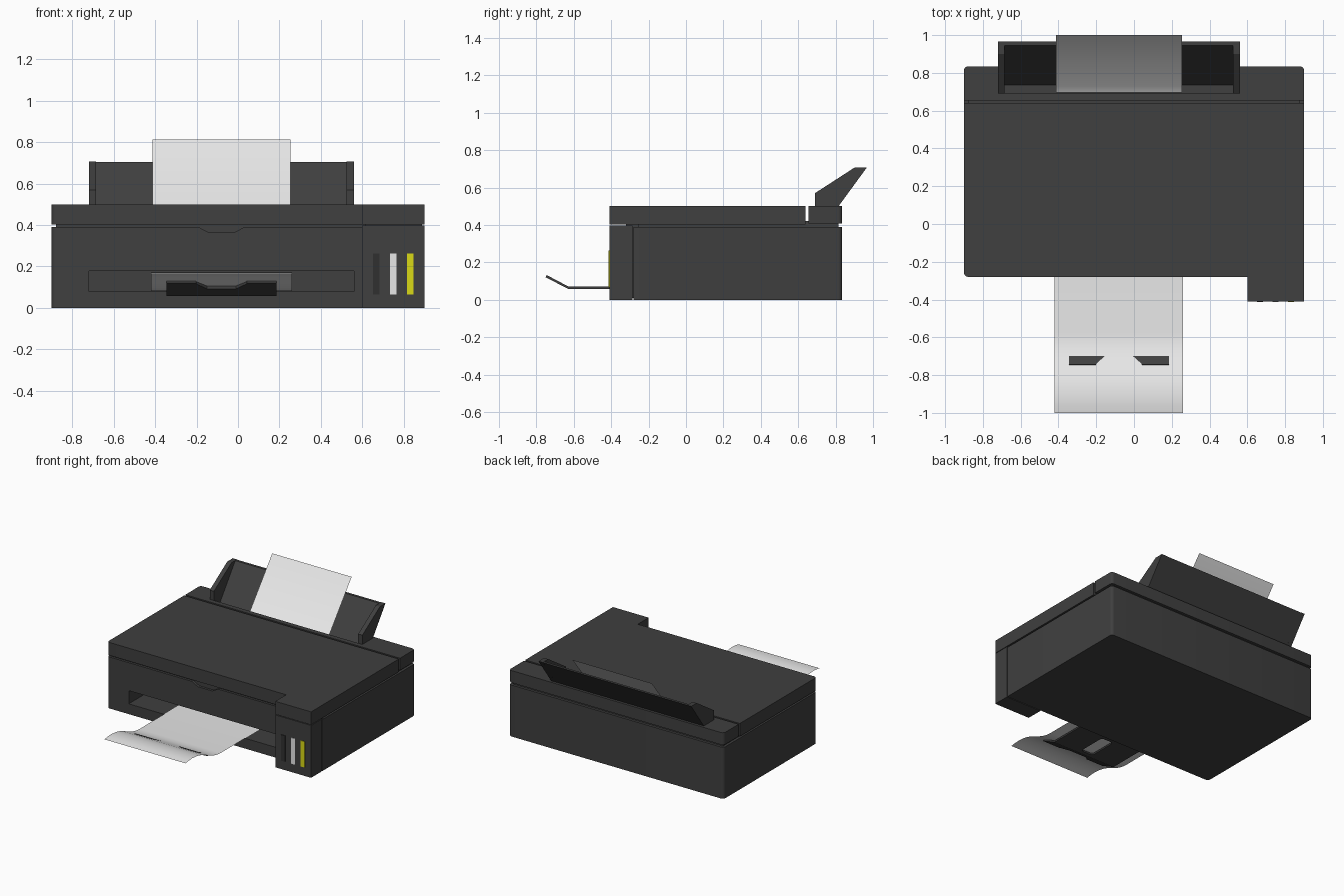
import bpy
import bmesh

cube = bpy.data.objects.get("Cube")
if cube:
    bpy.data.objects.remove(cube, do_unlink=True)


def material(name, rgb):
    mat = bpy.data.materials.new(name)
    mat.use_nodes = True
    mat.diffuse_color = (*rgb, 1)
    mat.node_tree.nodes["Principled BSDF"].inputs["Base Color"].default_value = (*rgb, 1)
    return mat


CHARCOAL = material("charcoal plastic", (0.05, 0.05, 0.05))
BLACK = material("black ink", (0.03, 0.03, 0.03))
WHITE = material("white paper", (0.8, 0.8, 0.8))
YELLOW = material("yellow ink", (0.7, 0.7, 0.008))

MID = -0.08  # centre line of the paper path


def finish(name, bm, mat):
    mesh = bpy.data.meshes.new(name)
    bm.to_mesh(mesh)
    bm.free()
    mesh.materials.append(mat)
    obj = bpy.data.objects.new(name, mesh)
    bpy.context.collection.objects.link(obj)
    return obj


def place(axis, a, b, t):
    return {"x": (t, a, b), "y": (a, t, b), "z": (a, b, t)}[axis]


def prism(name, axis, profile, lo, hi, mat=CHARCOAL, rounded=(), radius=0.022):
    """Extrude a profile along an axis; round the corners listed by index."""
    bm = bmesh.new()
    ends = [[bm.verts.new(place(axis, a, b, t)) for a, b in profile] for t in (lo, hi)]
    n = len(profile)
    bm.faces.new(ends[0])
    bm.faces.new(ends[1])
    for i in range(n):
        j = (i + 1) % n
        bm.faces.new((ends[0][i], ends[0][j], ends[1][j], ends[1][i]))
    bmesh.ops.recalc_face_normals(bm, faces=bm.faces)
    if rounded:
        edges = [bm.edges.get((ends[0][i], ends[1][i])) for i in rounded]
        bmesh.ops.bevel(bm, geom=edges, offset=radius, segments=5,
                        profile=0.5, affect="EDGES")
    return finish(name, bm, mat)


def box(name, x0, x1, y0, y1, z0, z1, mat=CHARCOAL, rounded=()):
    return prism(name, "z", [(x0, y0), (x1, y0), (x1, y1), (x0, y1)], z0, z1, mat, rounded)


def activate(obj):
    bpy.ops.object.select_all(action="DESELECT")
    obj.select_set(True)
    bpy.context.view_layer.objects.active = obj


def cut(obj, cutter):
    cutter.hide_render = True
    activate(obj)
    mod = obj.modifiers.new("cut", "BOOLEAN")
    mod.operation = "DIFFERENCE"
    mod.solver = "EXACT"
    mod.object = cutter
    bpy.ops.object.modifier_apply(modifier=mod.name)
    bpy.data.objects.remove(cutter, do_unlink=True)


def smooth(obj, angle=0.6):
    activate(obj)
    bpy.ops.object.shade_smooth_by_angle(angle=angle)


def sheet(name, path, x0, x1):
    """Thin sheet of paper following a (y, z) path."""
    bm = bmesh.new()
    rows = [[bm.verts.new((x, y, z)) for x in (x0, x1)] for y, z in path]
    for a, b in zip(rows, rows[1:]):
        bm.faces.new((a[0], a[1], b[1], b[0]))
    obj = finish(name, bm, WHITE)
    smooth(obj)
    return obj


# Main body with paper exit and finger recess
body = box("body", -0.9, 0.9, -0.28, 0.835, 0, 0.39, rounded=(0, 2, 3))
cut(body, box("exit_cutter", MID - 0.64, MID + 0.64, -0.4, 0.0, 0.078, 0.178))
cut(body, prism("recess_cutter", "y", [(MID - 0.13, 0.41), (MID - 0.11, 0.39),
                                       (MID - 0.06, 0.363), (MID + 0.06, 0.363),
                                       (MID + 0.11, 0.39), (MID + 0.13, 0.41)], -0.32, -0.255))
smooth(body)

# Recessed core showing in the seams
box("seam_core", -0.88, 0.88, -0.262, 0.815, 0.36, 0.42)
box("tank_joint", 0.615, 0.89, -0.32, -0.25, 0.01, 0.41)

# Ink tank block and level windows
box("ink_tank", 0.6, 0.9, -0.41, -0.286, 0, 0.397)
for label, x, mat in (("black", 0.668, BLACK), ("white", 0.75, WHITE), ("yellow", 0.832, YELLOW)):
    box(label + "_ink_window", x - 0.016, x + 0.016, -0.414, -0.408, 0.065, 0.262, mat)

# Scanner lid, stepping forward over the ink tank
lid = prism("scanner_lid", "z", [(-0.9, -0.28), (0.6, -0.28), (0.6, -0.41), (0.9, -0.41),
                                 (0.9, 0.64), (-0.9, 0.64)], 0.402, 0.5, rounded=(0,))
smooth(lid)

# Rear cover with feed opening
rear = box("rear_cover", -0.9, 0.9, 0.655, 0.835, 0.408, 0.5, rounded=(2, 3))
cut(rear, box("feed_cutter", MID - 0.61, MID + 0.61, 0.692, 0.812, 0.3, 0.6))
smooth(rear)

# Paper support: sloping back panel and two side walls
prism("support_panel", "x", [(0.965, 0.705), (0.945, 0.705), (0.735, 0.42), (0.757, 0.42)],
      MID - 0.635, MID + 0.635)
for side, s in (("left", 1), ("right", -1)):
    prism(side + "_support_wall", "x", [(0.69, 0.45), (0.69, 0.57), (0.9, 0.706),
                                        (0.966, 0.706), (0.779, 0.45)],
          MID + s * 0.605, MID + s * 0.64)

# Output tray with raised lip, tip notch and slot
tray = prism("output_tray", "x", [(-0.2, 0.058), (-0.63, 0.058), (-0.75, 0.12),
                                  (-0.745, 0.132), (-0.627, 0.07), (-0.2, 0.07)],
             MID - 0.265, MID + 0.265)
cut(tray, prism("notch_cutter", "z", [(MID - 0.14, -0.8), (MID - 0.12, -0.74), (MID - 0.07, -0.695),
                                      (MID + 0.07, -0.695), (MID + 0.12, -0.74),
                                      (MID + 0.14, -0.8)], 0, 0.3))
cut(tray, box("slot_cutter", MID - 0.05, MID + 0.05, -0.6, -0.38, 0, 0.3, rounded=(0, 1, 2, 3)))

# Blank sheets of paper
sheet("printed_sheet", [(-0.02, 0.082), (-0.58, 0.082), (-0.62, 0.085), (-0.66, 0.094),
                        (-0.7, 0.108), (-0.75, 0.13), (-0.79, 0.147), (-0.83, 0.16),
                        (-0.87, 0.168), (-0.92, 0.172), (-0.96, 0.17), (-1.0, 0.164)],
      MID - 0.34, MID + 0.34)
sheet("blank_sheet", [(0.695, 0.45), (0.73, 0.472), (1.0, 0.812)], MID - 0.333, MID + 0.333)
